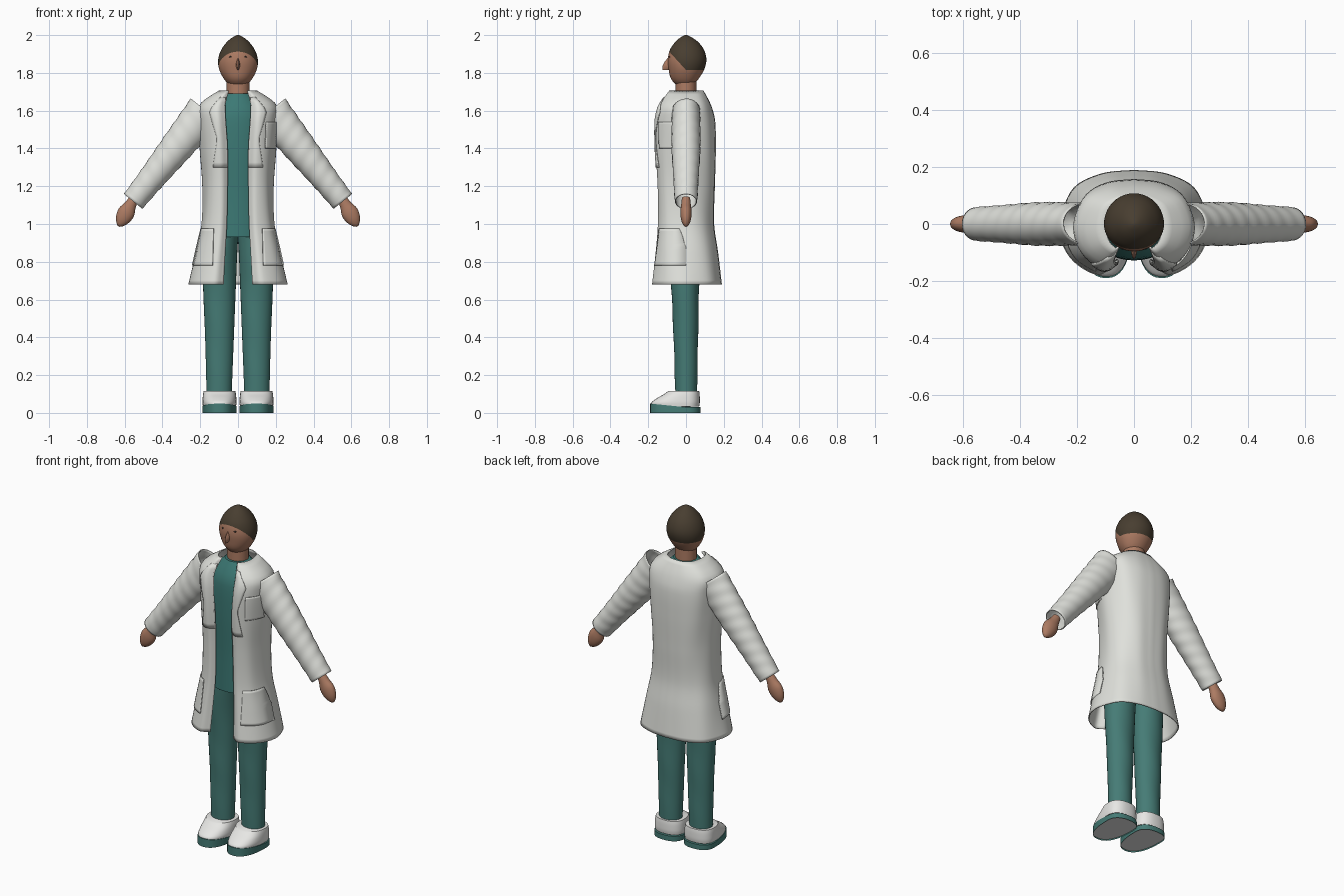
import bpy, bmesh
from math import sin, cos, pi, radians
from mathutils import Vector

cube = bpy.data.objects.get("Cube")
if cube:
    bpy.data.objects.remove(cube)


def material(name, r, g, b):
    m = bpy.data.materials.new(name)
    m.use_nodes = True
    m.diffuse_color = (r, g, b, 1)
    node = next(n for n in m.node_tree.nodes if n.type == 'BSDF_PRINCIPLED')
    node.inputs["Base Color"].default_value = (r, g, b, 1)
    node.inputs["Roughness"].default_value = 0.8
    return m


COAT = material("coat white", .74, .75, .71)
SHOE = material("shoe white", .82, .82, .80)
SHIRT = material("shirt teal", .045, .19, .175)
PANTS = material("trouser teal", .06, .20, .18)
SKIN = material("skin", .42, .20, .125)
HAIR = material("hair brown", .065, .048, .03)
DARK = material("dark brow", .05, .035, .03)


def at(rows, k):
    """Smooth interpolation of rows by their first column (ascending)."""
    k = min(max(k, rows[0][0]), rows[-1][0])
    i = 0
    while i < len(rows) - 2 and k > rows[i + 1][0]:
        i += 1
    a, b = rows[i], rows[i + 1]
    p, q = rows[max(i - 1, 0)], rows[min(i + 2, len(rows) - 1)]
    h = b[0] - a[0]
    t = (k - a[0]) / h
    out = []
    for c in range(1, len(a)):
        m0 = (b[c] - p[c]) / (b[0] - p[0]) * h
        m1 = (q[c] - a[c]) / (q[0] - a[0]) * h
        d = b[c] - a[c]
        out.append(a[c] + t * m0 + t * t * (3 * d - 2 * m0 - m1) + t ** 3 * (m0 + m1 - 2 * d))
    return out


def span(a, b, n):
    return [a + (b - a) * i / n for i in range(n + 1)]


def ring(cx, w, f, b, z, n=32, power=2.0):
    """Horizontal oval, with its own depth in front (f) and behind (b)."""
    pts = []
    for i in range(n):
        c, s = cos(2 * pi * i / n), sin(2 * pi * i / n)
        x = abs(c) ** (2 / power) * (1 if c > 0 else -1)
        y = abs(s) ** (2 / power) * (b if s > 0 else -f)
        pts.append(Vector((cx + w * x, y, z)))
    return pts


def finish(bm, name, mats, sharp=45, thick=0):
    bmesh.ops.recalc_face_normals(bm, faces=bm.faces)
    me = bpy.data.meshes.new(name)
    bm.to_mesh(me)
    bm.free()
    for m in mats:
        me.materials.append(m)
    for p in me.polygons:
        p.use_smooth = True
    me.set_sharp_from_angle(angle=radians(sharp))
    ob = bpy.data.objects.new(name, me)
    bpy.context.collection.objects.link(ob)
    if thick:
        mod = ob.modifiers.new("thickness", 'SOLIDIFY')
        mod.thickness = thick
        mod.offset = 0
    return ob


def loft(rings, closed=True, caps=True):
    bm = bmesh.new()
    vs = [[bm.verts.new(p) for p in r] for r in rings]
    n = len(rings[0])
    for a, b in zip(vs, vs[1:]):
        for i in range(n if closed else n - 1):
            j = (i + 1) % n
            bm.faces.new((a[i], a[j], b[j], b[i]))
    if caps:
        bm.faces.new(vs[0])
        bm.faces.new(vs[-1])
    return bm


def blob(name, center, radii, mat):
    bm = bmesh.new()
    bmesh.ops.create_uvsphere(bm, u_segments=20, v_segments=12, radius=1)
    for v in bm.verts:
        v.co = Vector(center) + Vector([c * r for c, r in zip(v.co, radii)])
    return finish(bm, name, [mat])


# Head: hairline is cut by a slanted front plane and a level back plane
HEAD = [(1.728, .03, .035, .03), (1.74, .05, .055, .042), (1.77, .076, .08, .068),
        (1.82, .1, .092, .097), (1.87, .105, .096, .108), (1.92, .09, .086, .096),
        (1.96, .062, .06, .068), (1.985, .034, .033, .036), (2.0, .006, .006, .006)]
bm = loft([ring(0, *at(HEAD, z), z, 40) for z in span(1.728, 2.0, 30)])
for co, no in (((0, 0, 1.815), (0, 1.1, 1)), ((0, 0, 1.815), (0, 0, 1))):
    bmesh.ops.bisect_plane(bm, geom=bm.verts[:] + bm.edges[:] + bm.faces[:],
                           plane_co=co, plane_no=no)
for f in bm.faces:
    c = f.calc_center_median()
    f.material_index = int(c.z > 1.815 + max(0, -1.1 * c.y))
finish(bm, "head", [SKIN, HAIR], 80)
finish(loft([ring(0, .06, .055, .055, z) for z in (1.62, 1.69, 1.77)]), "neck", [SKIN])
nose = [(0, .003, .125, .045), (.3, .017, .124, .045), (.65, .015, .112, .045), (1, .005, .09, .045)]
finish(loft([ring(0, *at(nose, t), 1.815 + .07 * t, 16) for t in span(0, 1, 8)]), "nose", [SKIN])
for s, side in ((1, "left"), (-1, "right")):
    blob(side + "_eye", (s * .036, -.084, 1.884), (.012, .006, .005), DARK)

# Shirt
TORSO = [(.93, .165, .122, .11), (1.15, .15, .122, .11), (1.4, .16, .128, .12),
         (1.58, .155, .122, .105), (1.64, .12, .1, .09), (1.69, .07, .07, .065)]
finish(loft([ring(0, *at(TORSO, z), z, 40) for z in span(.93, 1.69, 24)]), "shirt", [SHIRT])

# Open coat: half section runs from front edge (u=0) to middle of the back (u=1)
COAT_ROWS = [(.68, .26, .175, .187, .077), (.85, .222, .157, .167, .068), (1.0, .192, .146, .146, .06),
             (1.2, .185, .147, .15, .056), (1.4, .198, .157, .155, .056), (1.55, .207, .157, .151, .066),
             (1.62, .207, .142, .133, .069), (1.66, .17, .118, .115, .062), (1.705, .098, .085, .09, .05)]


def coat_point(u, z, out=0):
    w, f, b, e = at(COAT_ROWS, z)
    g = w - e
    section = [(0, e, -.86 * f), (.17, e + .3 * g, -f), (.33, e + .78 * g, -.7 * f), (.5, w, 0),
               (.67, .83 * w, .62 * b), (.83, .46 * w, .93 * b), (1, 0, b)]
    x, y = at(section, u)
    fold = 1 + .012 * sin(22 * u + 7 * z) * sin(pi * u)
    p = Vector((x * fold, y * fold, z))
    return p + Vector((x, y, 0)).normalized() * out


def flip(p, s):
    return Vector((s * p.x, p.y, p.z))


def front_point(x, z, out):
    lo, hi = 0, .5
    for _ in range(20):
        mid = (lo + hi) / 2
        lo, hi = (mid, hi) if coat_point(mid, z).x < x else (lo, mid)
    return coat_point(lo, z, out)


us = span(0, 1, 32)
rows = []
for z in span(.68, 1.705, 48):
    half = [coat_point(u, z) for u in us]
    rows.append([flip(p, -1) for p in half] + half[-2::-1])
finish(loft(rows, closed=False, caps=False), "coat", [COAT], 60, .006)


def plate(name, s, outline):
    """Thin cloth patch lying on the coat front; outline rows are z, inner x, outer x."""
    grid = []
    for z in span(outline[0][0], outline[-1][0], 14):
        i = max(k for k in range(len(outline) - 1) if outline[k][0] <= z)
        a, b = outline[i], outline[i + 1]
        t = (z - a[0]) / (b[0] - a[0])
        x0, x1 = (a[c] + (b[c] - a[c]) * t for c in (1, 2))
        grid.append([flip(front_point(x, z, .006), s) for x in span(x0, x1, 8)])
    finish(loft(grid, closed=False, caps=False), name, [COAT], 45, .006)


plate("chest_pocket", 1, [(1.4, .14, .195), (1.54, .145, .2)])

SHOE_ROWS = [(.035, .088, .182, .07), (.055, .09, .183, .073), (.08, .089, .15, .073),
             (.1, .087, .115, .072), (.115, .084, .095, .07)]
LEG = [(.09, .1, .066, .056, .058), (.4, .098, .076, .066, .064), (.68, .098, .087, .08, .07),
       (.85, .094, .09, .1, .085), (.97, .084, .088, .105, .09)]
SLEEVE = [(0, .1, .072), (.4, .084, .074), (.75, .068, .064), (1, .06, .057)]
HAND = [(0, .024, .022), (.25, .032, .026), (.5, .045, .03), (.75, .038, .026), (.92, .022, .016), (1, .006, .006)]


def limb(start, end, table, steps, s, ripple=0):
    """Rings square to a line in the x-z plane."""
    a, b = Vector(start), Vector(end)
    d = (b - a).normalized()
    across = Vector((-d.z, 0, d.x))
    rings = []
    for t in span(0, 1, steps):
        r, depth = at(table, t)
        pts = []
        for i in range(28):
            ang = 2 * pi * i / 28
            k = 1 + ripple * sin(52 * t + 2 * ang)
            pts.append(flip(a.lerp(b, t) + across * r * k * cos(ang)
                            + Vector((0, depth * k * sin(ang), 0)), s))
        rings.append(pts)
    return rings


for s, side in ((1, "left"), (-1, "right")):
    # Coat details
    plate(side + "_lapel", s, [(1.3, .05, .128), (1.45, .05, .106), (1.53, .05, .13), (1.6, .05, .148),
                               (1.67, .05, .09)])
    plate(side + "_hip_pocket", s, [(.78, .13, .237), (.975, .125, .19)])

    # Sleeve and hand
    arm = limb((.17, 0, 1.6), (.555, 0, 1.12), SLEEVE, 48, s, .018)
    finish(loft(arm, caps=False), side + "_sleeve", [COAT], 60, .005)
    hand = limb((.55, 0, 1.135), (.632, 0, .988), HAND, 16, s)
    finish(loft(hand), side + "_hand", [SKIN], 60)

    # Trouser leg with soft folds
    rings = []
    for z in span(.09, .97, 36):
        cx, w, f, b = at(LEG, z)
        pts = ring(s * cx, w, f, b, z)
        for i, p in enumerate(pts):
            p.y *= 1 + .015 * sin(24 * z + 4 * pi * i / len(pts))
        rings.append(pts)
    finish(loft(rings), side + "_trouser_leg", [PANTS])

    # Shoe upper and sole
    upper = [ring(s * .098, *at(SHOE_ROWS, z), z, 40, 2.4) for z in span(.035, .115, 12)]
    finish(loft(upper), side + "_shoe", [SHOE])
    sole = [ring(s * .098, .091, .19, .077, z, 40, 2.4) for z in (0, .024, .03)]
    for p in sole[1] + sole[2]:
        p.z += max(0, -p.y) * .1
    bm = loft(sole)
    base = min(bm.faces, key=lambda f: f.calc_center_median().z)
    bmesh.ops.inset_region(bm, faces=[base], thickness=.016)
    base.material_index = 1
    for v in base.verts:
        v.co.z += .008
    finish(bm, side + "_sole", [PANTS, SHOE], 40)
